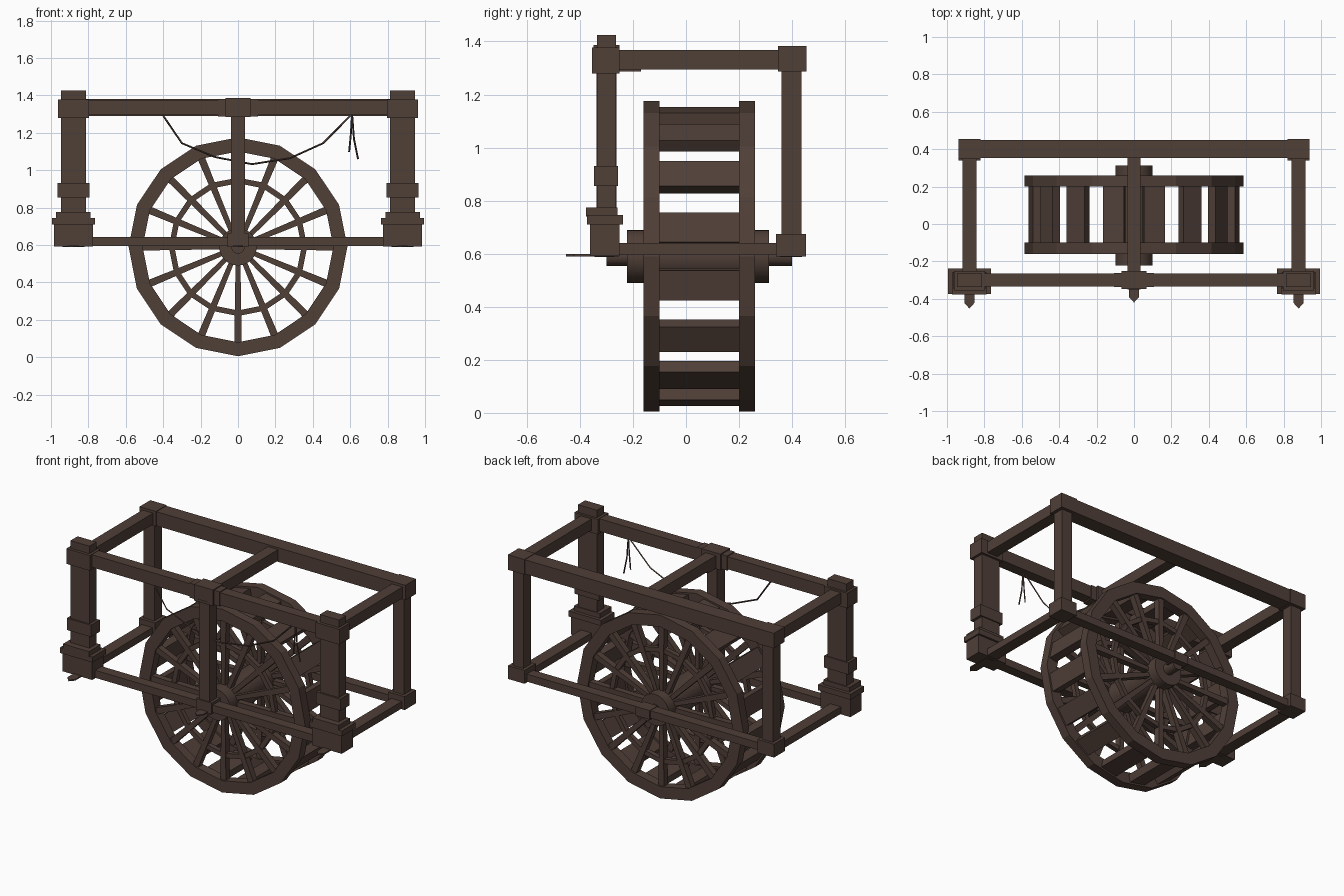
import bpy, bmesh, math
from mathutils import Matrix, Vector

if "Cube" in bpy.data.objects:
    bpy.data.objects.remove(bpy.data.objects["Cube"])

wood = bpy.data.materials.new("dark_wood")
wood.diffuse_color = (0.080, 0.050, 0.039, 1)
wood.use_nodes = True
wood.node_tree.nodes["Principled BSDF"].inputs["Base Color"].default_value = wood.diffuse_color

def finish(name, bm):
    bmesh.ops.recalc_face_normals(bm, faces=bm.faces)
    me = bpy.data.meshes.new(name)
    bm.to_mesh(me)
    bm.free()
    me.materials.append(wood)
    ob = bpy.data.objects.new(name, me)
    bpy.context.scene.collection.objects.link(ob)
    return ob

def add_box(bm, x, y, z, m=Matrix()):
    """Box from (min, max) ranges."""
    size = [b - a for a, b in (x, y, z)]
    mid = [(a + b) / 2 for a, b in (x, y, z)]
    return bmesh.ops.create_cube(bm, size=1, matrix=m @ Matrix.Translation(mid) @ Matrix.Diagonal((*size, 1)))["verts"]

def boxes(name, *parts):
    bm = bmesh.new()
    for p in parts:
        add_box(bm, *p)
    return finish(name, bm)

def prism(bm, pts, z0, z1):
    lo = [bm.verts.new((x, y, z0)) for x, y in pts]
    hi = [bm.verts.new((x, y, z1)) for x, y in pts]
    bm.faces.new(lo)
    bm.faces.new(hi)
    for i in range(len(pts)):
        j = (i + 1) % len(pts)
        bm.faces.new((lo[i], lo[j], hi[j], hi[i]))

# ---- wheel ----
CZ, N = 0.59, 16

def turn(i):
    return Matrix.Translation((0, 0, CZ)) @ Matrix.Rotation(2 * math.pi * i / N, 4, 'Y')

def ring(name, r0, r1, y0, y1):
    bm = bmesh.new()
    loops = [[bm.verts.new(turn(i) @ Vector((0, y, r))) for i in range(N)]
             for r, y in ((r0, y0), (r1, y0), (r1, y1), (r0, y1))]
    for k in range(4):
        a, b = loops[k], loops[(k + 1) % 4]
        for i in range(N):
            j = (i + 1) % N
            bm.faces.new((a[i], a[j], b[j], b[i]))
    return finish(name, bm)

for side, yc in (("front", -0.13), ("back", 0.23)):
    ring(side + "_wheel_rim", 0.51, 0.585, yc - 0.03, yc + 0.03)
    ring(side + "_inner_ring", 0.34, 0.37, yc - 0.015, yc + 0.015)
    bm = bmesh.new()
    for i in range(N):  # tapered spokes
        vs = add_box(bm, (-0.02, 0.02), (yc - 0.02, yc + 0.02), (0.08, 0.52))
        for v in vs:
            if v.co.z < 0.3:
                v.co.x *= 0.65
        bmesh.ops.transform(bm, matrix=turn(i), verts=vs)
    finish(side + "_spokes", bm)

bm = bmesh.new()
for i in range(N):  # boards between the rims
    add_box(bm, (-0.057, 0.057), (-0.105, 0.205), (0.513, 0.563), turn(i + 0.5))
finish("paddle_boards", bm)

def cylinder(name, r, y0, y1):
    bm = bmesh.new()
    m = Matrix.Translation((0, (y0 + y1) / 2, CZ)) @ Matrix.Rotation(math.pi / 2, 4, 'X')
    bmesh.ops.create_cone(bm, cap_ends=True, segments=24, radius1=r, radius2=r, depth=y1 - y0, matrix=m)
    ob = finish(name, bm)
    bpy.context.view_layer.objects.active = ob
    ob.select_set(True)
    bpy.ops.object.shade_smooth_by_angle(angle=math.radians(35))
    ob.select_set(False)

cylinder("wheel_hub", 0.10, -0.223, 0.313)
cylinder("axle", 0.036, -0.30, 0.40)

# ---- frame sides, mirrored ----
for side, s in (("left", -1), ("right", 1)):
    c = 0.88 * s
    def cx(h):
        return (c - h, c + h)
    boxes(side + "_front_post",
          (cx(0.067), (-0.336, -0.264), (0.60, 1.425)),
          (cx(0.083), (-0.355, -0.25), (1.28, 1.377)),
          (cx(0.085), (-0.347, -0.257), (0.855, 0.93)))
    boxes(side + "_post_base",
          (cx(0.105), (-0.362, -0.25), (0.592, 0.715)),
          (cx(0.115), (-0.373, -0.237), (0.71, 0.745)),
          (cx(0.092), (-0.376, -0.258), (0.74, 0.775)))
    boxes(side + "_back_post",
          (cx(0.0375), (0.36, 0.435), (0.60, 1.36)),
          (cx(0.058), (0.347, 0.455), (1.287, 1.383)),
          (cx(0.058), (0.34, 0.453), (0.59, 0.675)))
    boxes(side + "_side_beams",
          (cx(0.0375), (-0.30, 0.40), (1.295, 1.367)),
          (cx(0.0375), (-0.30, 0.40), (0.595, 0.64)))

# ---- long beams ----
boxes("front_top_beam", ((-0.88, 0.88), (-0.335, -0.265), (1.295, 1.375)))
boxes("front_lower_beam", ((-0.88, 0.88), (-0.333, -0.267), (0.595, 0.643)))
boxes("back_top_beam", ((-0.88, 0.88), (0.352, 0.45), (1.29, 1.38)))
boxes("back_lower_beam", ((-0.88, 0.88), (0.365, 0.43), (0.595, 0.643)),
      ((-0.05, 0.05), (0.355, 0.437), (0.588, 0.646)))
boxes("middle_top_beam", ((-0.036, 0.036), (-0.30, 0.40), (1.297, 1.368)),
      ((-0.036, 0.036), (-0.35, -0.17), (1.286, 1.30)))
boxes("middle_post", ((-0.037, 0.037), (-0.338, -0.262), (0.59, 1.36)),
      ((-0.107, 0.107), (-0.337, -0.262), (1.287, 1.38)),
      ((-0.067, 0.067), (-0.348, -0.25), (1.283, 1.386)),
      ((-0.055, 0.055), (-0.345, -0.255), (0.588, 0.66)))

# ---- pointed tongues under the front ----
bm = bmesh.new()
for x, tip in ((-0.88, -0.452), (0, -0.42), (0.88, -0.452)):
    prism(bm, [(x - 0.027, -0.27), (x - 0.027, tip + 0.03), (x, tip),
               (x + 0.027, tip + 0.03), (x + 0.027, -0.27)], 0.590, 0.598)
finish("pointed_tongues", bm)

# ---- hanging rope ----
ropes = [[(-.406, 1.30), (-.30, 1.144), (-.123, 1.07), (.075, 1.032), (.278, 1.064), (.455, 1.144), (.61, 1.30)],
         [(.61, 1.30), (.603, 1.19), (.594, 1.096)],
         [(.61, 1.30), (.62, 1.166), (.642, 1.059)]]
cu = bpy.data.curves.new("rope", 'CURVE')
cu.dimensions = '3D'
cu.bevel_depth = 0.005
cu.bevel_resolution = 0
cu.use_fill_caps = True
cu.materials.append(wood)
for pts in ropes:
    sp = cu.splines.new('POLY')
    sp.points.add(len(pts) - 1)
    for p, (x, z) in zip(sp.points, pts):
        p.co = (x, -0.29, z, 1)
bpy.context.scene.collection.objects.link(bpy.data.objects.new("rope", cu))
